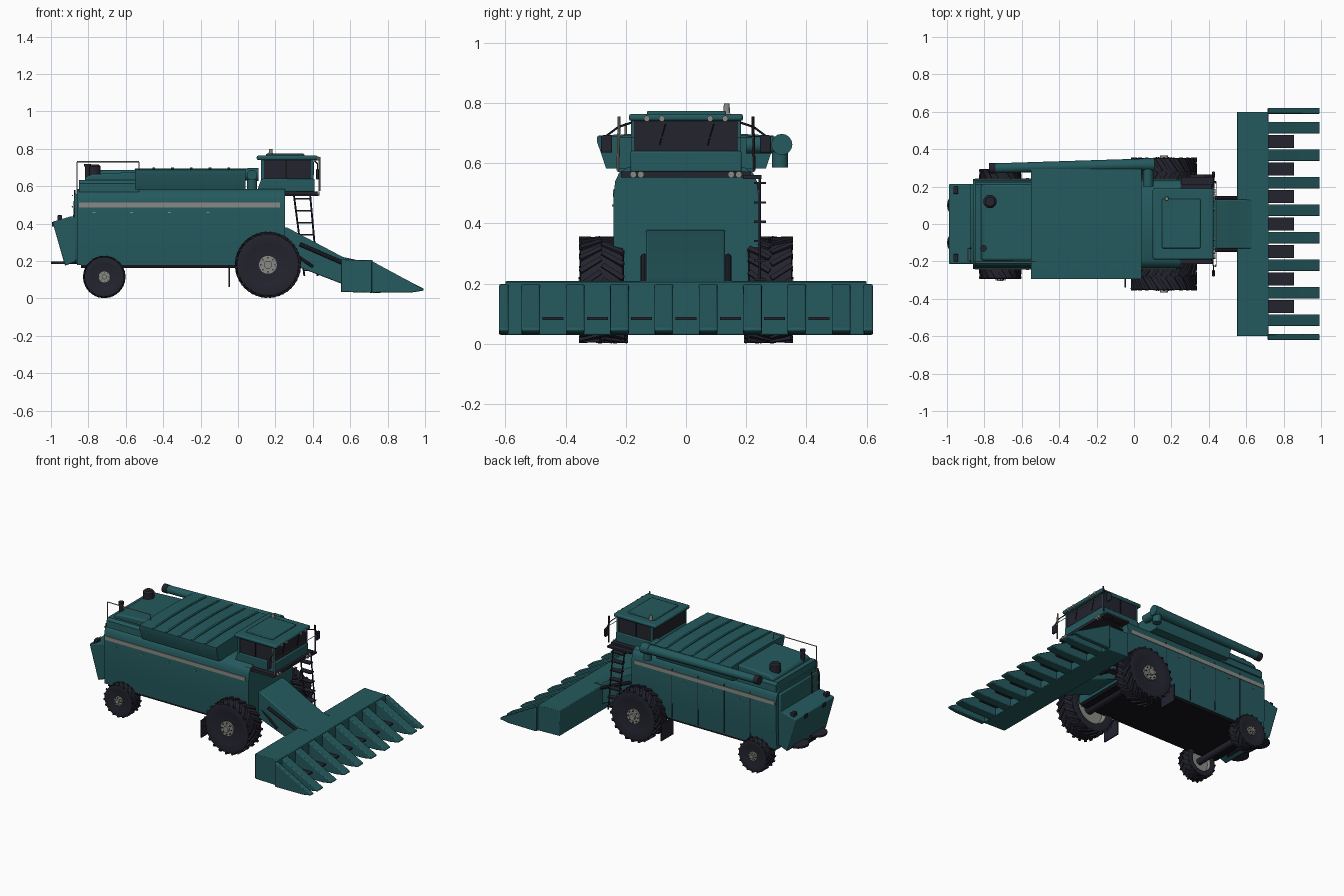
import bpy, bmesh, math
from mathutils import Matrix, Vector

old = bpy.data.objects.get("Cube")
if old:
    bpy.data.objects.remove(old, do_unlink=True)


def material(name, r, g, b):
    m = bpy.data.materials.new(name)
    m.use_nodes = True
    m.diffuse_color = (r, g, b, 1)
    m.node_tree.nodes["Principled BSDF"].inputs["Base Color"].default_value = (r, g, b, 1)
    return m


TEAL = material("teal_paint", 0.018, 0.102, 0.112)
DARK = material("dark_rubber_and_glass", 0.017, 0.017, 0.028)
BLACK = material("black_underside", 0.007, 0.007, 0.01)
GREY = material("light_grey", 0.25, 0.25, 0.23)
made = []


def finish(name, bm, *mats, bevel=0):
    bmesh.ops.recalc_face_normals(bm, faces=bm.faces)
    mesh = bpy.data.meshes.new(name)
    bm.to_mesh(mesh)
    bm.free()
    for m in mats:
        mesh.materials.append(m)
    ob = bpy.data.objects.new(name, mesh)
    bpy.context.collection.objects.link(ob)
    if bevel:
        mod = ob.modifiers.new("bevel", "BEVEL")
        mod.width, mod.segments, mod.limit_method = bevel, 2, "ANGLE"
    made.append(ob)
    return ob


def prism(name, axis, pts, a, b, mat, bevel=0):
    """Extrude a profile along x (points are y, z) or y (points are x, z)."""
    bm = bmesh.new()
    place = (lambda p: (a, p[0], p[1])) if axis == "x" else (lambda p: (p[0], a, p[1]))
    face = bm.faces.new([bm.verts.new(place(p)) for p in pts])
    new = bmesh.ops.extrude_face_region(bm, geom=[face])["geom"]
    move = Vector((b - a, 0, 0)) if axis == "x" else Vector((0, b - a, 0))
    bmesh.ops.translate(bm, vec=move, verts=[v for v in new if isinstance(v, bmesh.types.BMVert)])
    return finish(name, bm, mat, bevel=bevel)


def box(name, x, y, z, mat, bevel=0):
    return prism(name, "y", [(x[0], z[0]), (x[1], z[0]), (x[1], z[1]), (x[0], z[1])], y[0], y[1], mat, bevel)


def rod(name, p, q, r, mat, r2=None, sides=8):
    p, q = Vector(p), Vector(q)
    turn = (q - p).to_track_quat("Z", "Y").to_matrix().to_4x4()
    bm = bmesh.new()
    bmesh.ops.create_cone(bm, cap_ends=True, segments=sides, radius1=r, radius2=r2 or r,
                          depth=(q - p).length, matrix=Matrix.Translation((p + q) / 2) @ turn)
    return finish(name, bm, mat)


def pipe(name, pts, r, mat, sides=6):
    for p, q in zip(pts, pts[1:]):
        rod(name, p, q, r, mat, sides=sides)


def mirrored(half):
    return half + [(-y, z) for y, z in reversed(half)]


# Wheels: turned tyre, grey inner rim, chevron lugs and hub
def wheel(name, x, y, side, R, w, lugs):
    h = w / 2
    prof = [(0, .8), (.3, .8), (.6, .86), (.84, 1), (.92, .94), (.94, 0), (.92, -.94),
            (.84, -1), (.62, -.9), (.58, -.45), (0, -.4)]
    bm = bmesh.new()
    vs = [bm.verts.new((0, b * h, a * R)) for a, b in prof]
    es = [bm.edges.new(pair) for pair in zip(vs, vs[1:])]
    bmesh.ops.spin(bm, geom=vs + es, cent=(0, 0, 0), axis=(0, 1, 0), angle=math.tau, steps=40)
    bmesh.ops.remove_doubles(bm, verts=bm.verts, dist=1e-5)
    for f in bm.faces:
        c = f.calc_center_median()
        f.material_index = int(c.y < 0 and math.hypot(c.x, c.z) < .61 * R)
    for i in range(lugs):
        for s in (-1, 1):
            m = (Matrix.Rotation(math.tau * (i + s / 4) / lugs, 4, "Y")
                 @ Matrix.Translation((0, s * h * .5, R * .935))
                 @ Matrix.Rotation(s * .6, 4, "Z")
                 @ Matrix.Diagonal((R * .09, h * 1.12, R * .08, 1)))
            bmesh.ops.create_cube(bm, size=1, matrix=m)
    ob = finish(name, bm, DARK, GREY)
    ob.location = (x, side * y, R)
    if side < 0:
        ob.rotation_euler.z = math.pi
    face = y + h * .8
    rod(name + "_hub", (x, side * (face - .01), R), (x, side * (face + .012), R), R * .28, GREY, sides=20)
    rod(name + "_hub_cap", (x, side * face, R), (x, side * (y + h + .012), R), R * .12, GREY, sides=12)
    for i in range(8):
        a = math.tau * i / 8
        bx, bz = x + R * .21 * math.cos(a), R + R * .21 * math.sin(a)
        rod(name + "_bolt", (bx, side * face, bz), (bx, side * (face + .018), bz), R * .025, DARK, sides=6)


for s in (-1, 1):
    wheel("front_wheel", .16, .28, s, .18, .148, 22)
    wheel("rear_wheel", -.715, .243, s, .115, .1, 18)
    box("mud_flap", (-.05, -.042), sorted((s * .21, s * .34)), (.06, .18), DARK)
rod("front_axle", (.16, -.25, .18), (.16, .25, .18), .035, DARK, sides=12)
rod("rear_axle", (-.715, -.22, .115), (-.715, .22, .115), .022, DARK, sides=12)

# Main body with rounded shoulders
section = mirrored([(.232, .178), (.24, .3), (.24, .5), (.235, .54), (.222, .568), (.195, .585)])
prism("body", "x", section, -.86, .25, TEAL)
box("underbody", (-.84, .24), (-.225, .225), (.163, .185), BLACK)
box("body_rear_panel", (-.875, -.855), (-.215, .215), (.2, .56), TEAL, .008)
for s in (-1, 1):
    box("side_stripe", (-.85, .225), sorted((s * .238, s * .243)), (.487, .513), GREY)
    for x in (-.77, -.57, -.365, -.16):
        box("panel_handle", (x - .008, x + .008), sorted((s * .238, s * .246)), (.456, .462), GREY)
for x in (-.66, -.46, -.26, -.06):
    box("panel_seam", (x - .002, x + .002), (.236, .2415), (.19, .53), DARK)

# Engine hood, exhausts and rear guard rail
prism("hood_base", "x", mirrored([(.228, .57), (.225, .615), (.21, .632)]), -.85, -.53, TEAL)
prism("hood_top", "y", [(-.82, .625), (-.53, .625), (-.53, .677), (-.78, .664), (-.815, .65)], -.195, .21, TEAL, .01)
rod("muffler", (-.77, .12, .64), (-.77, .12, .705), .036, DARK, sides=20)
rod("muffler_cap", (-.77, .12, .705), (-.77, .12, .716), .036, DARK, .025, 20)
rod("exhaust_pipe", (-.805, -.13, .63), (-.805, -.13, .715), .013, DARK, sides=12)
rod("exhaust_lip", (-.805, -.13, .705), (-.805, -.13, .72), .018, DARK, sides=12)
pipe("guard_rail", [(-.86, -.2, .56), (-.86, -.2, .73), (-.53, -.2, .73), (-.53, -.2, .68)], .0035, GREY)

# Grain tank and cover ribs
prism("grain_tank", "x", mirrored([(.265, .582), (.295, .67), (.295, .688), (.1, .695)]), -.55, .04, TEAL)
for i in range(5):
    x = -.45 + i * .1
    prism("tank_cover_rib", "x", mirrored([(.29, .68), (.29, .692), (.1, .701)]), x - .007, x + .007, TEAL)

# Unloading auger with its elbow
rod("auger_tube", (-.765, .298, .66), (.06, .318, .662), .026, TEAL, .032, 16)
rod("auger_collar", (.05, .318, .662), (.11, .318, .662), .035, TEAL, sides=16)
rod("auger_end_ring", (-.775, .298, .66), (-.74, .298, .66), .029, DARK, sides=16)
rod("auger_elbow", (.075, .2, .66), (.075, .318, .66), .028, TEAL, sides=16)
rod("auger_drop", (.075, .312, .585), (.075, .312, .67), .027, TEAL, sides=16)

# Cab
prism("cab_base", "y", [(.1, .57), (.41, .57), (.41, .64), (.125, .64)], -.185, .185, TEAL, .006)
box("cab_glass", (.13, .4), (-.178, .178), (.635, .745), DARK)
for s in (-1, 1):
    for x in (.13, .395):
        box("cab_pillar", (x - .006, x + .009), sorted((s * .172, s * .183)), (.635, .745), TEAL)
    box("door_post", (.255, .262), sorted((s * .175, s * .181)), (.64, .74), BLACK)
    rod("wiper", (.404, s * .08 - .008, .66), (.404, s * .08 + .012, .73), .002, BLACK)
box("cab_roof", (.1, .425), (-.19, .19), (.74, .764), TEAL, .009)
box("roof_hatch", (.15, .355), (-.13, .133), (.755, .774), TEAL, .005)
rod("beacon", (.175, .135, .765), (.175, .135, .798), .012, GREY, .009, 12)
for y in (-.13, -.08, .08, .13):
    rod("roof_light", (.41, y, .748), (.432, y, .748), .01, GREY, sides=12)

# Cab platform, lamps, mirrors and hand rails
box("platform", (.2, .425), (-.215, .215), (.553, .573), DARK)
box("ladder_landing", (.25, .43), (.19, .25), (.548, .56), DARK)
for s in (-1, 1):
    for y in (.15, .175):
        rod("head_lamp", (.415, s * y, .562), (.435, s * y, .562), .011, GREY, sides=12)
    pipe("mirror_arm", [(.41, s * .18, .735), (.425, s * .225, .72), (.425, s * .265, .69)], .0035, DARK)
    box("mirror", (.418, .432), sorted((s * .245, s * .282)), (.635, .692), DARK, .004)
    rod("hand_rail", (.435, s * .226, .575), (.435, s * .222, .755), .005, DARK if s > 0 else GREY)
pipe("front_rail", [(.44, -.222, .575), (.44, -.222, .685), (.44, .222, .685), (.44, .222, .575)], .002, GREY)

# Front ladder, leaning forward at its foot
for top, foot in ((.298, .355), (.385, .425)):
    pipe("ladder_rail", [(top, .245, .56), (foot, .245, .12)], .005, DARK)
for i in range(7):
    t = i / 6.4
    box("ladder_step", (.3 + .055 * t, .385 + .04 * t), (.225, .265), (.53 - .41 * t, .537 - .41 * t), DARK)

# Rear ladder and straw chute
for y in (-.2, -.13):
    rod("rear_ladder_rail", (-.885, y, .22), (-.872, y, .58), .004, DARK)
for i in range(6):
    z = .25 + i * .06
    rod("rear_ladder_step", (-.885, -.2, z), (-.885, -.13, z), .004, GREY)
prism("straw_chute", "y", [(-.992, .41), (-.9, .437), (-.86, .437), (-.86, .2), (-.925, .175)], -.213, .213, TEAL, .006)
for s in (-1, 1):
    rod("spreader_disc", (-.93, s * .1, .185), (-.93, s * .1, .197), .07, DARK, sides=20)
    box("tail_lamp", (-.965, -.94), sorted((s * .16, s * .2)), (.41, .445), DARK, .004)
    box("chute_hinge", (-.995, -.98), sorted((s * .085, s * .115)), (.385, .41), DARK)

# Feeder house
prism("feeder", "y", [(.2, .38), (.265, .378), (.56, .222), (.66, .2), (.66, .08), (.55, .08), (.2, .215)],
      -.132, .13, TEAL, .006)
for s in (-1, 1):
    rod("feeder_ram", (.33, s * .14, .29), (.56, s * .14, .19), .011, DARK)
    rod("feeder_strut", (.24, s * .12, .28), (.4, s * .145, .17), .008, DARK)

# Corn header: trough, row dividers and dark gathering plates
prism("header_trough", "y", [(.55, .035), (.72, .03), (.72, .205), (.55, .208)], -.6, .6, TEAL, .004)
divider = [(.715, .03), (.93, .032), (.993, .042), (.993, .052), (.9, .1), (.715, .2)]
rows = [-.515 + i * 1.03 / 7 for i in range(8)]
for y in rows:
    prism("row_divider", "y", divider, y - .031, y + .031, TEAL, .007)
for s in (-1, 1):
    prism("end_divider", "y", divider, s * .605 - .016, s * .605 + .016, TEAL, .005)
for a, b in zip(rows, rows[1:]):
    m = (a + b) / 2
    box("gathering_plate", (.715, .855), (m - .035, m + .035), (.08, .09), DARK)

# Smooth shading with sharp edges kept
for ob in bpy.context.selected_objects:
    ob.select_set(False)
for ob in made:
    ob.select_set(True)
bpy.context.view_layer.objects.active = made[0]
bpy.ops.object.shade_smooth_by_angle(angle=math.radians(35))
